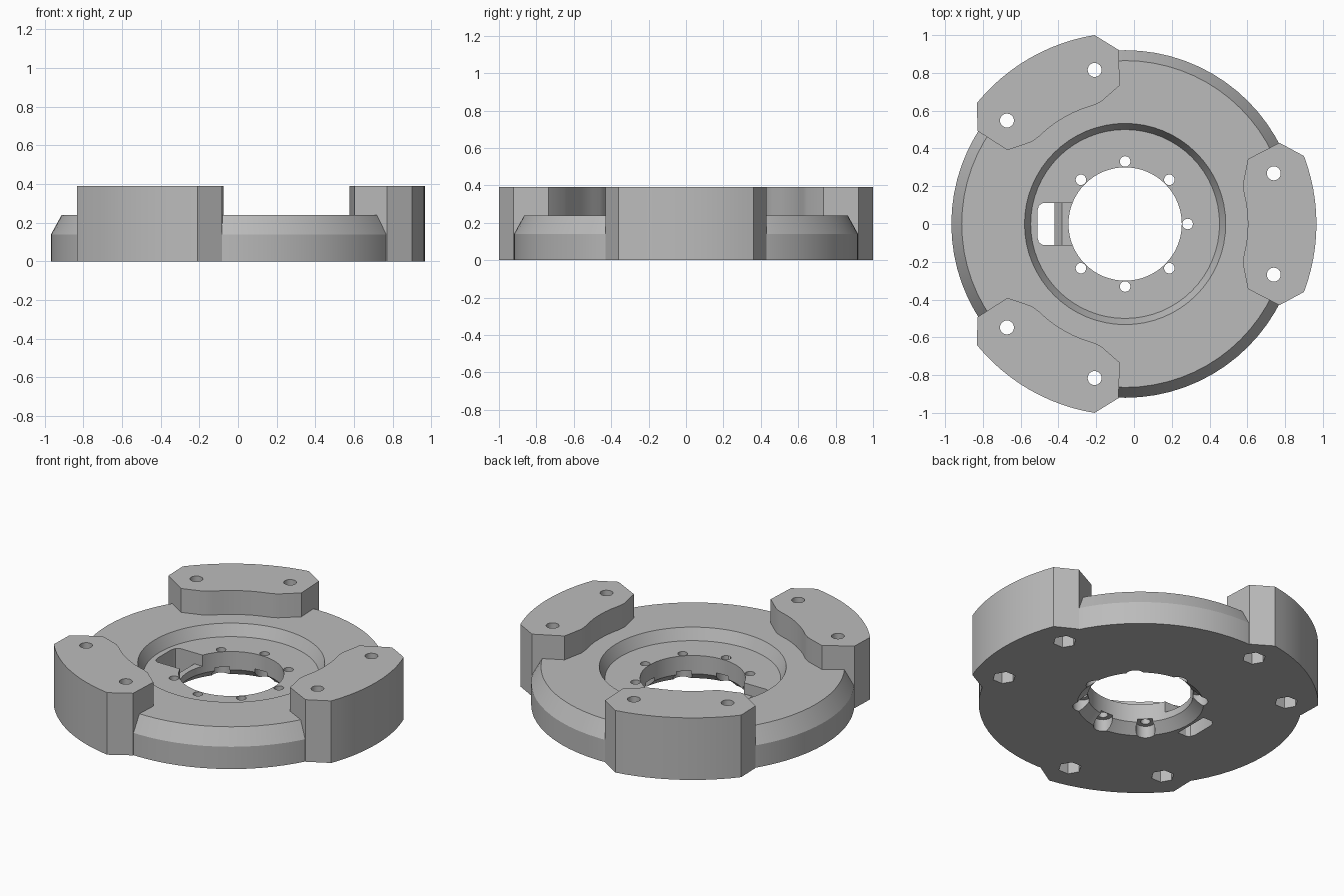
import bpy, bmesh, math

CX = -0.047   # axis of the disc, offset so the whole part is centred

cube = bpy.data.objects.get("Cube")
if cube:
    bpy.data.objects.remove(cube, do_unlink=True)

grey = bpy.data.materials.new("machined grey")
grey.use_nodes = True
COLOUR = (0.5, 0.5, 0.5, 1)
grey.diffuse_color = COLOUR
grey.node_tree.nodes["Principled BSDF"].inputs["Base Color"].default_value = COLOUR


def finish(name, bm):
    bmesh.ops.recalc_face_normals(bm, faces=bm.faces)
    mesh = bpy.data.meshes.new(name)
    bm.to_mesh(mesh)
    bm.free()
    mesh.materials.append(grey)
    obj = bpy.data.objects.new(name, mesh)
    obj.location.x = CX
    bpy.context.collection.objects.link(obj)
    return obj


def loft(name, rings):
    """Closed solid through stacked (outline, z) rings."""
    bm = bmesh.new()
    loops = [[bm.verts.new((x, y, z)) for x, y in pts] for pts, z in rings]
    n = len(loops[0])
    for a, b in zip(loops, loops[1:]):
        for i in range(n):
            j = (i + 1) % n
            bm.faces.new((a[i], a[j], b[j], b[i]))
    bm.faces.new(loops[0])
    bm.faces.new(loops[-1])
    return finish(name, bm)


def circle(r, n, x=0, y=0, turn=0):
    return [(x + r * math.cos(turn + math.tau * i / n),
             y + r * math.sin(turn + math.tau * i / n)) for i in range(n)]


def rotate(pts, a):
    c, s = math.cos(a), math.sin(a)
    return [(x * c - y * s, x * s + y * c) for x, y in pts]


def arc(r, half, n):
    return [(r * math.cos(half * (1 - 2 * i / n)), r * math.sin(half * (1 - 2 * i / n)))
            for i in range(n + 1)]


def combine(target, tool, operation):
    mod = target.modifiers.new(operation, "BOOLEAN")
    mod.operation = operation
    mod.solver = "EXACT"
    mod.object = tool
    bpy.ops.object.select_all(action="DESELECT")
    bpy.context.view_layer.objects.active = target
    target.select_set(True)
    bpy.ops.object.modifier_apply(modifier=mod.name)
    bpy.data.objects.remove(tool, do_unlink=True)


# Chamfered disc
body = loft("mounting_flange", [(circle(r, 72), z) for r, z in
                                ((0.92, 0), (0.92, 0.14), (0.865, 0.24))])

# Three raised lugs
outline = [(0.817, 0.43)] + arc(1.013, math.atan2(0.36, 0.947), 12) + [(0.817, -0.43)]
outline += [(0.65, -0.344), (0.624, -0.212)]
outline += arc(0.65, -0.26, 6)[0:] + [(0.624, 0.212), (0.65, 0.344)]
for k in range(3):
    pts = rotate(outline, k * math.tau / 3)
    combine(body, loft("lug", [(pts, 0), (pts, 0.39)]), "UNION")

# Recess and bore with a flared underside
recess = [(circle(r, 64), z) for r, z in ((0.50, 0.17), (0.535, 0.245))]
combine(body, loft("recess_cutter", recess), "DIFFERENCE")
bore = [(circle(r, 64), z) for r, z in
        ((0.37, -0.01), (0.36, 0), (0.30, 0.055), (0.30, 0.3))]
combine(body, loft("bore_cutter", bore), "DIFFERENCE")

# Lug bolt holes with hexagonal nut pockets below
for k in range(3):
    a = k * math.tau / 3
    for side in (-1, 1):
        (x, y), = rotate([(0.787, 0.268 * side)], a)
        hole, nut = circle(0.037, 24, x, y), circle(0.067, 6, x, y, a)
        combine(body, loft("lug_hole_cutter", [(hole, 0.1), (hole, 0.5)]), "DIFFERENCE")
        combine(body, loft("nut_cutter", [(nut, -0.1), (nut, 0.16)]), "DIFFERENCE")

# Seven small bolt holes round the bore, counterbored below
for k in range(-3, 4):
    (x, y), = rotate([(0.331, 0)], k * math.tau / 8)
    hole, head = circle(0.028, 20, x, y), circle(0.055, 24, x, y)
    combine(body, loft("bolt_hole_cutter", [(hole, 0.03), (hole, 0.3)]), "DIFFERENCE")
    combine(body, loft("bolt_head_cutter", [(head, -0.1), (head, 0.075)]), "DIFFERENCE")


# Side slot: through opening with a ramp, and a shallow channel into the bore
def slot(right):
    half = [(right, 0.112), (-0.435, 0.112), (-0.456, 0.098), (-0.465, 0.07)]
    return half + [(x, -y) for x, y in reversed(half)]


opening = [(slot(-0.375), -0.1), (slot(-0.375), 0.05), (slot(-0.335), 0.1), (slot(-0.335), 0.22)]
combine(body, loft("slot_cutter", opening), "DIFFERENCE")
channel = slot(-0.27)
combine(body, loft("channel_cutter", [(channel, 0.1), (channel, 0.22)]), "DIFFERENCE")

bpy.ops.object.select_all(action="DESELECT")
body.select_set(True)
bpy.context.view_layer.objects.active = body
bpy.ops.object.shade_smooth_by_angle(angle=math.radians(25))
